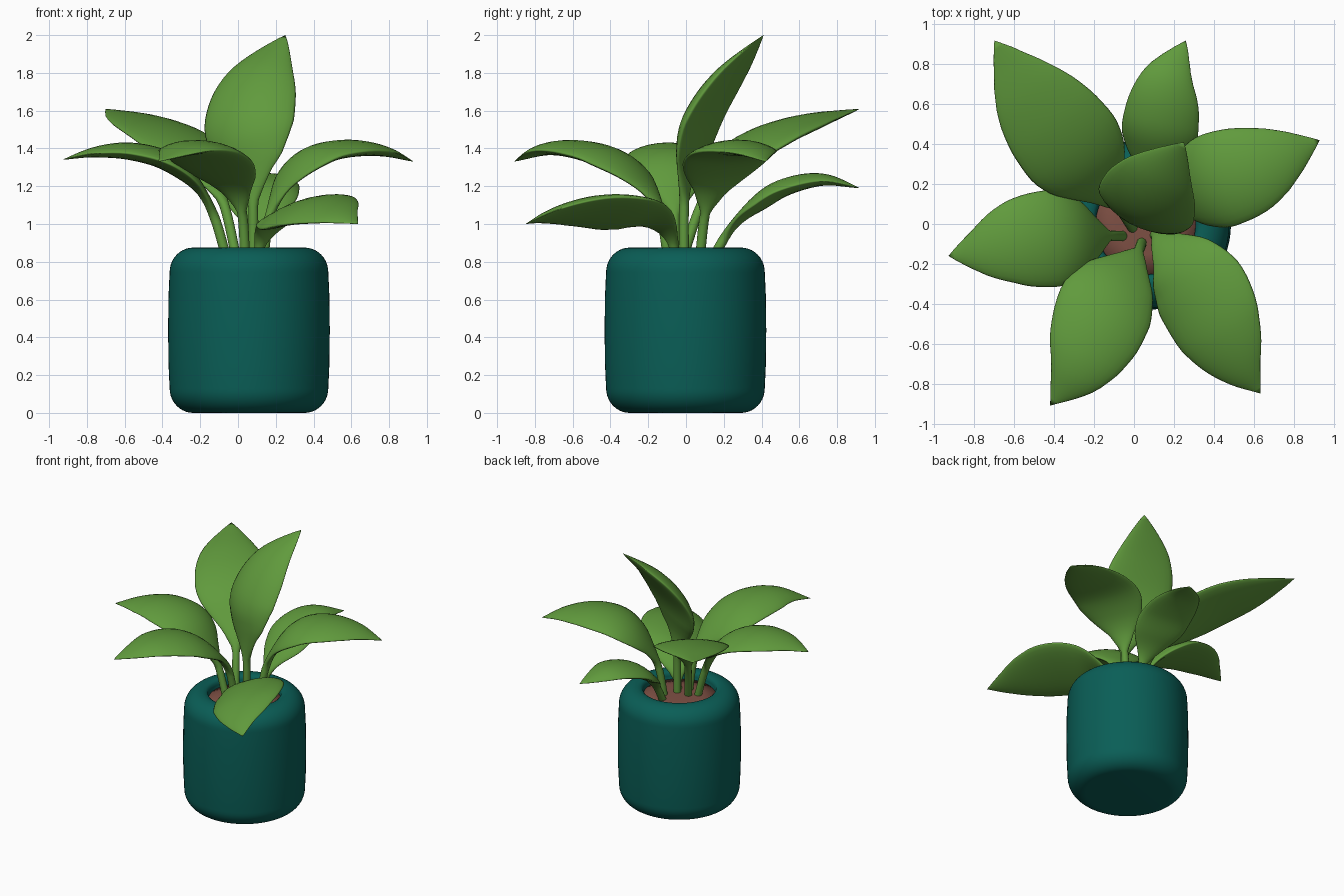
import bpy, bmesh, math
from mathutils import Vector

if "Cube" in bpy.data.objects:
    bpy.data.objects.remove(bpy.data.objects["Cube"])


def material(name, rgb):
    m = bpy.data.materials.new(name)
    m.diffuse_color = (*rgb, 1)
    m.use_nodes = True
    m.node_tree.nodes["Principled BSDF"].inputs["Base Color"].default_value = m.diffuse_color
    return m


GREEN = material("leaf green", (0.118, 0.325, 0.046))
TEAL = material("pot teal", (0.003, 0.112, 0.094))
BROWN = material("soil brown", (0.21, 0.08, 0.058))
CX, CY = 0.058, -0.003   # pot axis


def finish(name, bm, mat):
    bmesh.ops.remove_doubles(bm, verts=bm.verts, dist=1e-5)
    bmesh.ops.recalc_face_normals(bm, faces=bm.faces)
    for f in bm.faces:
        f.smooth = True
    me = bpy.data.meshes.new(name)
    bm.to_mesh(me)
    bm.free()
    me.materials.append(mat)
    ob = bpy.data.objects.new(name, me)
    bpy.context.collection.objects.link(ob)
    return ob


def skin(bm, rings):
    """Bridge equal-length closed rings of points."""
    rows = [[bm.verts.new(p) for p in r] for r in rings]
    n = len(rows[0])
    for a, b in zip(rows, rows[1:]):
        for i in range(n):
            j = (i + 1) % n
            bm.faces.new((a[i], a[j], b[j], b[i]))


def lathe(name, profile, mat, n=64):
    bm = bmesh.new()
    skin(bm, [[(CX + r * math.cos(2 * math.pi * i / n),
                CY + r * math.sin(2 * math.pi * i / n), z) for i in range(n)]
              for r, z in profile])
    return finish(name, bm, mat)


def catmull(p, t):
    """Smooth curve through points p (floats or vectors), t in 0..1."""
    t = min(max(t, 0), 1) * (len(p) - 1)
    i = min(int(t), len(p) - 2)
    t -= i
    b, c = p[i], p[i + 1]
    a = p[i - 1] if i else b * 2 - c
    d = p[i + 2] if i + 2 < len(p) else c * 2 - b
    return (b * 2 + (c - a) * t + (a * 2 - b * 5 + c * 4 - d) * t * t
            + (b * 3 - a - c * 3 + d) * t ** 3) * 0.5


BLADE = [0.1, 0.4, 0.78, 0.99, 1.0, 0.91, 0.7, 0.38, 0.0]   # half width along the blade


def leaf(name, pts, width, stalk, droop, tilt=0.0, thick=0.05, rows=36, n=24):
    """Stalk and lens-shaped blade in one skin; droop lowers both edges, tilt one."""
    pts = [Vector(p) for p in pts]
    dense = [catmull(pts, i / 300) for i in range(301)]
    dist = [0.0]
    for a, b in zip(dense, dense[1:]):
        dist.append(dist[-1] + (b - a).length)
    d = pts[-1] - pts[0]
    flat = Vector((d.y, -d.x, 0)).normalized()
    rings = []
    for k in range(rows + 1):
        s = k / rows
        i = min(next(j for j, q in enumerate(dist) if q >= s * dist[-1] - 1e-9), 300)
        tan = (dense[min(i + 1, 300)] - dense[max(i - 1, 0)]).normalized()
        u = (s - stalk) / (1 - stalk)
        blend = min(max(u / 0.3, 0), 1)
        side = flat + Vector((0, 0, -tilt * blend))
        side = (side - tan * side.dot(tan)).normalized()
        up = side.cross(tan).normalized()
        w = max(width * catmull(BLADE, u), 0.026 if u < 0.5 else 0.0)
        th = 0.026 * (1 - blend) + thick * blend * w / width
        ring = []
        for j in range(n):
            a = 2 * math.pi * j / n
            c, sn = math.cos(a), math.sin(a)
            lens = sn * abs(sn) ** (0.4 * blend)
            sag = droop * c * c * (w / width) ** 2 * blend
            ring.append(dense[i] + side * (w * c) + up * (th * lens - sag))
        rings.append(ring)
    bm = bmesh.new()
    skin(bm, rings)
    bm.verts.ensure_lookup_table()
    bm.faces.new([bm.verts[j] for j in range(n)])   # buried stalk end
    bmesh.ops.dissolve_degenerate(bm, dist=1e-5, edges=bm.edges)
    return finish(name, bm, GREEN)


# Pot: rounded barrel with a recessed opening
H = 0.875
low = [(0.0, 0.0)] + [(0.295 + 0.125 * math.sin(a), 0.13 - 0.13 * math.cos(a))
                      for a in (i * math.pi / 20 for i in range(11))] + [(0.426, 0.26)]
high = [(r, H - z) for r, z in reversed(low[1:])]
lathe("pot", low + [(0.428, H / 2)] + high
      + [(0.27, 0.871), (0.256, 0.86), (0.25, 0.84), (0.25, 0.76), (0.0, 0.76)], TEAL)

# Soil
lathe("soil", [(0.0, 0.825), (0.15, 0.822), (0.252, 0.815), (0.252, 0.77), (0.0, 0.77)], BROWN)

# Leaves, each along its centre line from soil to tip
leaf("back_left_leaf", [(0, -0.03, 0.78), (-0.08, 0.09, 1.12), (-0.2, 0.25, 1.32),
                        (-0.34, 0.42, 1.45), (-0.51, 0.64, 1.54), (-0.70, 0.92, 1.61)],
     0.26, 0.24, 0.0)
leaf("back_leaf", [(0.1, 0.12, 0.78), (0.1, 0.24, 0.98), (0.12, 0.38, 1.11),
                   (0.135, 0.52, 1.195), (0.17, 0.72, 1.235), (0.26, 0.92, 1.19)],
     0.19, 0.15, 0.02, 0, 0.045)
leaf("right_leaf", [(0.13, 0.07, 0.78), (0.17, 0.1, 1.05), (0.26, 0.15, 1.24),
                    (0.4, 0.21, 1.36), (0.58, 0.27, 1.40), (0.77, 0.35, 1.385),
                    (0.93, 0.42, 1.33)], 0.24, 0.22, 0.02)
leaf("tall_leaf", [(0.08, -0.01, 0.78), (0.08, -0.01, 1.1), (0.06, 0.01, 1.35),
                   (0.05, 0.07, 1.56), (0.11, 0.21, 1.78), (0.25, 0.41, 2.0)],
     0.25, 0.24, 0.03, 0, 0.06)
leaf("left_leaf", [(-0.05, -0.06, 0.78), (-0.13, -0.06, 1.05), (-0.23, -0.065, 1.22),
                   (-0.38, -0.07, 1.335), (-0.57, -0.09, 1.385), (-0.76, -0.13, 1.38),
                   (-0.93, -0.16, 1.34)], 0.24, 0.22, 0.02)
leaf("front_left_leaf", [(0.04, -0.09, 0.78), (0.02, -0.14, 1.07), (-0.04, -0.24, 1.23),
                         (-0.13, -0.39, 1.345), (-0.2, -0.56, 1.395), (-0.29, -0.74, 1.395),
                         (-0.42, -0.91, 1.33)], 0.24, 0.22, 0.02)
leaf("front_right_leaf", [(0.1, -0.05, 0.78), (0.13, -0.08, 0.93), (0.22, -0.18, 1.03),
                          (0.34, -0.36, 1.075), (0.43, -0.55, 1.08), (0.53, -0.72, 1.05),
                          (0.635, -0.85, 1.0)], 0.25, 0.09, 0.02, 0.33)
